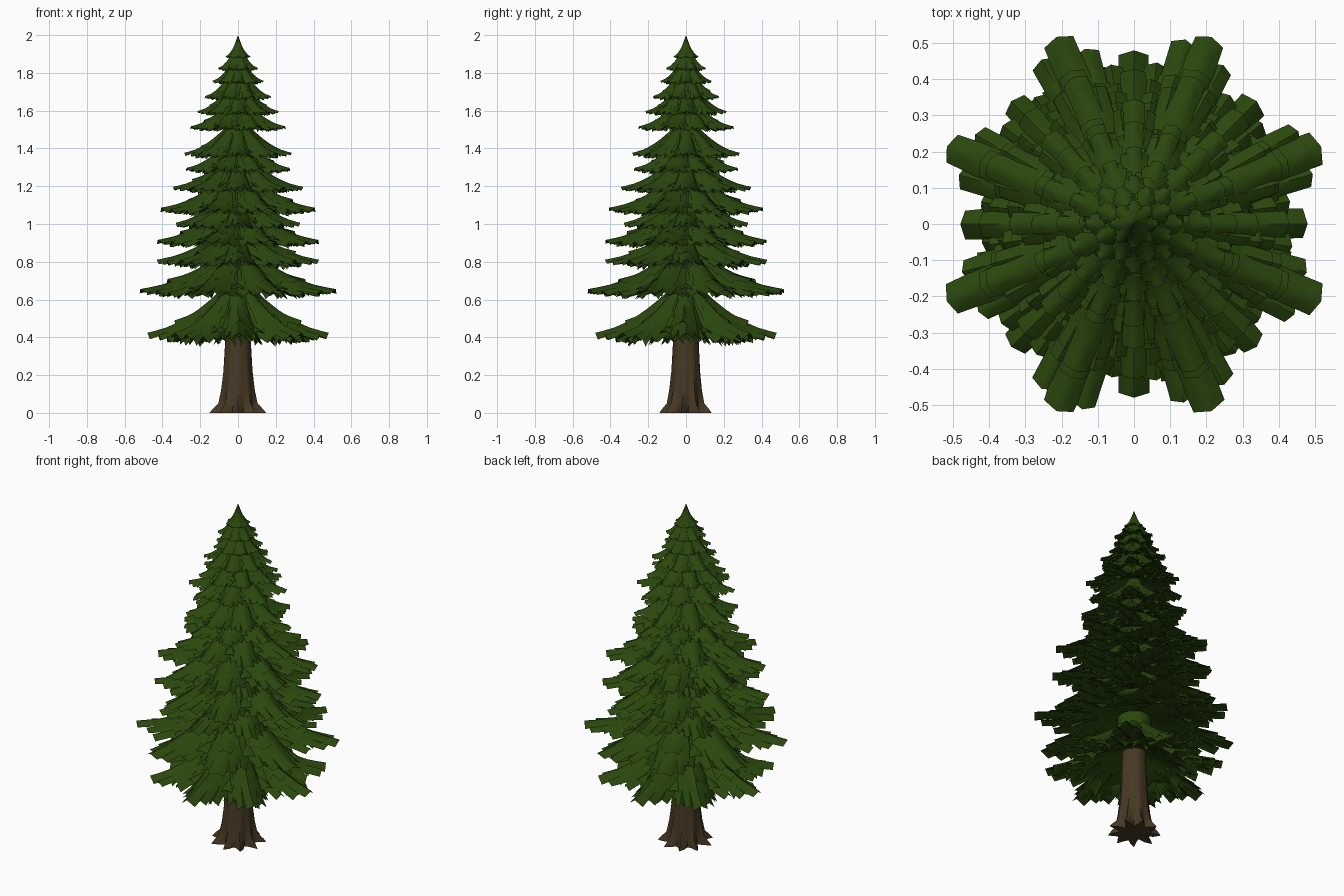
import bpy, bmesh, math, random
from mathutils import Vector

if "Cube" in bpy.data.objects:
    bpy.data.objects.remove(bpy.data.objects["Cube"])

random.seed(4)


def material(name, col):
    m = bpy.data.materials.new(name)
    m.diffuse_color = (*col, 1)
    m.use_nodes = True
    m.node_tree.nodes["Principled BSDF"].inputs["Base Color"].default_value = m.diffuse_color
    return m


GREEN = material("needle green", (0.023, 0.063, 0.004))
BROWN = material("bark brown", (0.062, 0.040, 0.017))


def finish(bm, name, mat, angle):
    bmesh.ops.recalc_face_normals(bm, faces=bm.faces)
    me = bpy.data.meshes.new(name)
    bm.to_mesh(me)
    bm.free()
    me.materials.append(mat)
    ob = bpy.data.objects.new(name, me)
    bpy.context.collection.objects.link(ob)
    bpy.ops.object.select_all(action='DESELECT')
    ob.select_set(True)
    bpy.context.view_layer.objects.active = ob
    bpy.ops.object.shade_smooth_by_angle(angle=math.radians(angle))
    return ob


def bridge(bm, a, b):
    n = len(a)
    for i in range(n):
        bm.faces.new((a[i], a[(i + 1) % n], b[(i + 1) % n], b[i]))


def frond(bm, ang, r0, z0, r1, z1, w, droop, curve=1.7):
    """Drooping, leaf-shaped, saw-edged spray of needles running outward."""
    ca, sa = math.cos(ang), math.sin(ang)

    def point(t, side, dz):
        r = r0 + (r1 - r0) * t
        z = z1 + (z0 - z1) * max(0, 1 - t) ** curve + dz
        return bm.verts.new((r * ca - side * sa, r * sa + side * ca, z))

    steps, prev = 8, None
    for k in range(steps):
        t = 0.9 * k / (steps - 1)
        # leaf outline: widest at two thirds, then narrowing to the tip
        width = w * (0.5 + 0.5 * t / 0.62 if t < 0.62 else 1 - 0.75 * ((t - 0.62) / 0.38) ** 1.3)
        tooth = k % 2 == 1
        ring = []
        for s in (-1, -0.5, 0, 0.5, 1):
            edge = abs(s) == 1
            f = (1.15 if tooth else 0.8) if edge else 1
            f *= random.uniform(0.9, 1.1)
            shift = 0.11 if (edge and tooth) else 0
            drop = -droop * (abs(s) * f) ** 1.5 * width / w
            ring.append(point(min(t + shift, 0.97), s * width * f, drop))
        ring.append(point(t, 0, -droop * 0.55 * width / w))
        if prev:
            bridge(bm, prev, ring)
        prev = ring
    tip = point(1, 0, -droop * 0.1)
    for i in range(6):
        bm.faces.new((prev[i], prev[(i + 1) % 6], tip))


# Trunk with ridged, flaring roots
bm = bmesh.new()
N, ROOTS = 36, 9
prev = None
for z, r, ridge in ((0, 0.120, 0.042), (0.018, 0.112, 0.034), (0.05, 0.095, 0.014),
                    (0.12, 0.086, 0.006), (0.22, 0.076, 0.003), (0.40, 0.067, 0.001),
                    (0.7, 0.06, 0.0), (1.3, 0.03, 0.0), (1.9, 0.006, 0.0)):
    ring = []
    for i in range(N):
        a = 2 * math.pi * i / N
        wave = 1 - 2 * abs(math.sin(a * ROOTS / 2 + 0.6))
        rr = r + ridge * wave * (1 + 0.25 * math.sin(2 * a + 1))
        ring.append(bm.verts.new((rr * math.cos(a), rr * math.sin(a), z)))
    if prev:
        bridge(bm, prev, ring)
    else:
        bm.faces.new(ring)
    prev = ring
bm.faces.new(prev)
finish(bm, "trunk", BROWN, 50)

# Branch tiers: tip radius, tip height, root height, side droop
TIERS = [(0.48, 0.43, 0.70, 0.06), (0.56, 0.66, 0.88, 0.045),
         (0.43, 0.815, 1.00, 0.045), (0.46, 0.92, 1.11, 0.04),
         (0.33, 1.01, 1.20, 0.04), (0.44, 1.09, 1.28, 0.04),
         (0.345, 1.20, 1.37, 0.035), (0.295, 1.30, 1.46, 0.03),
         (0.285, 1.38, 1.54, 0.03), (0.27, 1.52, 1.66, 0.026),
         (0.215, 1.60, 1.74, 0.024), (0.187, 1.68, 1.81, 0.022),
         (0.135, 1.76, 1.87, 0.02), (0.11, 1.83, 1.925, 0.018),
         (0.065, 1.89, 1.96, 0.014)]
for i, (r, zt, zr, droop) in enumerate(TIERS):
    bm = bmesh.new()
    w = 0.12 * r + 0.012
    h = zr - zt
    r0 = min(0.04, r * 0.2)
    rnd = random.uniform
    for k in range(8):
        a = math.radians(45 * k + (22.5 if i % 2 else 0))
        # main spray
        frond(bm, a, r0, zr, r, zt, w, droop)
        for s in (-1, 1):
            # side sprays, lower and shorter
            frond(bm, a + s * 0.12, r0, zr - 0.08 * h, r * rnd(0.87, 0.95),
                  zt - 0.04 * h, w * 0.75, droop * 0.9)
            frond(bm, a + s * 0.25, r0, zr - 0.1 * h, r * rnd(0.72, 0.82),
                  zt - 0.08 * h, w * 0.75, droop)
        # overlapping spray on top
        frond(bm, a + rnd(-.06, .06), r0, zr + 0.06 * h, r * rnd(0.62, 0.72),
              zt + 0.24 * h, w * 0.9, droop * 0.9)
        # flatter underside sprays reaching in to the trunk
        frond(bm, a + 0.39, r0, zt + 0.35 * h, r * 0.62, zt + 0.03 * h, w * 1.2, droop * 0.7, 1.2)
        frond(bm, a, r0, zt + 0.3 * h, r * 0.75, zt + 0.03 * h, w * 1.0, droop * 0.5, 1.2)
    finish(bm, f"branch_tier_{i + 1}", GREEN, 50)

# Inner foliage that closes the gaps round the trunk
bm = bmesh.new()
bmesh.ops.create_cone(bm, cap_ends=True, segments=16, radius1=0.10, radius2=0.012, depth=1.35)
bmesh.ops.translate(bm, verts=bm.verts, vec=Vector((0, 0, 1.245)))
finish(bm, "inner_foliage", GREEN, 40)

# Pointed top
bm = bmesh.new()
bmesh.ops.create_cone(bm, cap_ends=True, segments=8, radius1=0.036, radius2=0, depth=0.1)
bmesh.ops.translate(bm, verts=bm.verts, vec=Vector((0, 0, 1.95)))
finish(bm, "tree_top", GREEN, 30)
